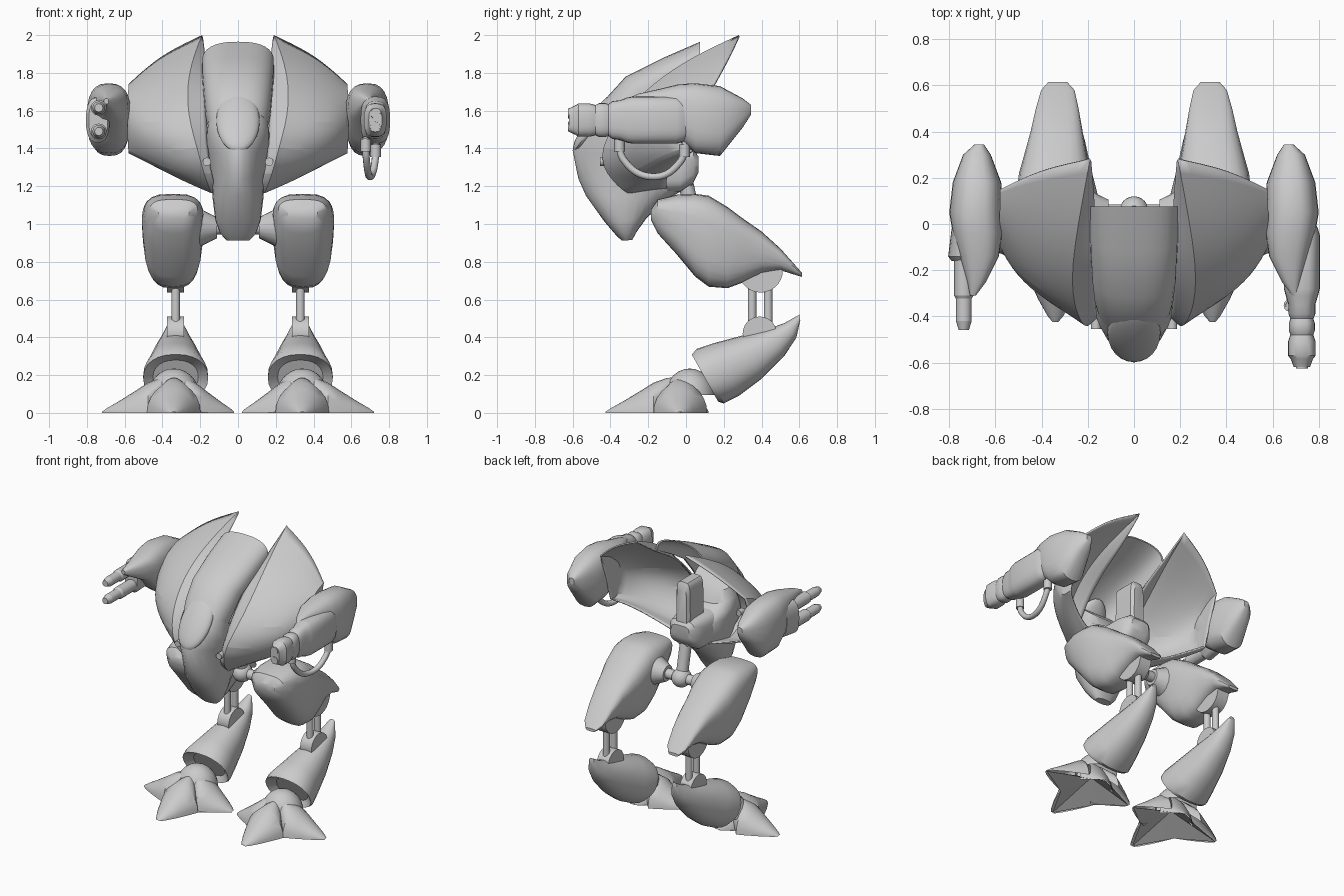
import bpy, bmesh, math
from mathutils import Vector, Matrix

if "Cube" in bpy.data.objects:
    bpy.data.objects.remove(bpy.data.objects["Cube"])

grey = bpy.data.materials.new("warm_grey")
grey.diffuse_color = (0.6, 0.6, 0.6, 1)
grey.use_nodes = True
grey.node_tree.nodes["Principled BSDF"].inputs["Base Color"].default_value = grey.diffuse_color


def finish(name, bm, side=1):
    """Turn a bmesh into an object, mirrored across x when side is -1."""
    if side < 0:
        bmesh.ops.scale(bm, vec=(-1, 1, 1), verts=bm.verts)
    bmesh.ops.recalc_face_normals(bm, faces=bm.faces)
    me = bpy.data.meshes.new(name)
    bm.to_mesh(me)
    bm.free()
    me.materials.append(grey)
    ob = bpy.data.objects.new(name, me)
    bpy.context.collection.objects.link(ob)
    return ob


def loft(name, rings, side=1, closed=True):
    """Skin rings; closed ones wrap around and get caps at both ends."""
    bm = bmesh.new()
    rows = [[bm.verts.new(p) for p in r] for r in rings]
    n = len(rows[0])
    for a, b in zip(rows, rows[1:]):
        for i in range(n if closed else n - 1):
            j = (i + 1) % n
            bm.faces.new((a[i], a[j], b[j], b[i]))
    if closed:
        bm.faces.new(rows[0])
        bm.faces.new(rows[-1])
    return finish(name, bm, side)


def ring(a, b, x0, x1, power=1.0, taper=0.0, n=24):
    """Rounded ring from point a (y, z) to point b (y, z), spanning x0..x1, narrower towards b."""
    pts = []
    for i in range(n):
        t = 2 * math.pi * i / n
        c = math.copysign(abs(math.cos(t)) ** power, math.cos(t))
        s = math.copysign(abs(math.sin(t)) ** power, math.sin(t))
        s *= 1 - taper * (1 - c) / 2
        y, z = [(p + q) / 2 + (p - q) / 2 * c for p, q in zip(a, b)]
        pts.append(Vector(((x0 + x1) / 2 + (x1 - x0) / 2 * s, y, z)))
    return pts


def slices(name, data, side=1, power=0.8, taper=0.0):
    """Loft through upright slices (y, x0, x1, z0, z1)."""
    return loft(name, [ring((y, z1), (y, z0), x0, x1, power, taper) for y, x0, x1, z0, z1 in data], side)


def tube(name, p, q, r0, r1, side=1, n=20):
    """Straight cylinder or cone between two points."""
    p, q = Vector(p), Vector(q)
    bm = bmesh.new()
    m = Matrix.Translation((p + q) / 2) @ (q - p).to_track_quat('Z', 'Y').to_matrix().to_4x4()
    bmesh.ops.create_cone(bm, cap_ends=True, segments=n, radius1=r0, radius2=r1,
                          depth=(q - p).length, matrix=m)
    return finish(name, bm, side)


def ball(name, centre, radii, side=1, tilt=0.0, floor=None):
    """Ellipsoid, optionally cut open at a floor height."""
    bm = bmesh.new()
    m = Matrix.Translation(centre) @ Matrix.Rotation(tilt, 4, 'X') @ Matrix.Diagonal((*radii, 1))
    bmesh.ops.create_uvsphere(bm, u_segments=24, v_segments=14, radius=1, matrix=m)
    if floor is not None:
        bmesh.ops.bisect_plane(bm, geom=bm.verts[:] + bm.edges[:] + bm.faces[:], plane_co=(0, 0, floor),
                               plane_no=(0, 0, -1), clear_outer=True)
    return finish(name, bm, side)


# Central hull: a thin open roof, then a solid nose and chin
roof = [((.075, 1.965), (.075, 1.75), .19), ((-.12, 1.88), (-.02, 1.68), .19),
        ((-.32, 1.78), (-.14, 1.58), .182), ((-.42, 1.67), (-.20, 1.48), .172),
        ((-.47, 1.595), (-.22, 1.43), .16)]
rings = []
for a, b, w in roof:
    top = ring(a, b, -w, w, .8, n=32)
    top = top[-8:] + top[:9]
    mid = Vector((0, (a[0] + b[0]) / 2, (a[1] + b[1]) / 2))
    rings.append(top + [mid + (p - mid) * .92 for p in reversed(top)])
loft("hull_roof", rings)
nose = [((-.43, 1.645), (-.26, 1.50), .155, .85), ((-.515, 1.54), (-.22, 1.42), .166, .9),
        ((-.57, 1.46), (-.10, 1.36), .168, 1.05), ((-.60, 1.39), (.0, 1.31), .163, 1.15),
        ((-.57, 1.24), (.02, 1.20), .14, 1.1), ((-.53, 1.15), (-.10, 1.13), .135, .95),
        ((-.43, 1.01), (-.21, 1.03), .12, .85), ((-.37, .94), (-.26, .96), .095, .85),
        ((-.34, .912), (-.285, .915), .06, .85)]
loft("nose", [ring(a, b, -w, w, p) for a, b, w, p in nose])
ball("canopy", (0, -.473, 1.545), (.115, .20, .045), tilt=math.radians(53))

# Spine, pelvis block and hip strut
slices("spine", [(-.12, -.055, .055, 1.2, 1.66), (.03, -.055, .055, 1.2, 1.66),
                 (.05, -.04, .04, 1.24, 1.62)], power=.4)
slices("pelvis_block", [(-.3, -.13, .13, 1.16, 1.40), (-.03, -.12, .12, 1.17, 1.40),
                        (.04, -.10, .10, 1.22, 1.39), (.065, -.07, .07, 1.27, 1.36)], power=.55)
tube("hip_strut", (0, .05, .98), (0, -.01, 1.26), .04, .04)
ball("hip_ball", (0, .05, .98), (.065, .07, .065))
tube("hip_axle", (-.25, .05, .98), (.25, .05, .98), .035, .035)

# Shoulder shell: columns from the inner lip outwards, each running from the
# rear tip forward, down to the bottom edge and under
lip = [(.185, .27, 1.985), (.168, .08, 1.85), (.165, -.12, 1.745), (.165, -.29, 1.58), (.16, -.40, 1.40),
       (.14, -.42, 1.26), (.11, -.31, 1.17), (.06, -.1, 1.19)]
ridge = [(.19, .28, 2.0), (.235, .04, 1.89), (.27, -.18, 1.745), (.265, -.35, 1.57), (.215, -.46, 1.40),
         (.18, -.43, 1.26), (.14, -.31, 1.16), (.10, -.1, 1.19)]
middle = [(.38, .24, 1.91), (.39, .05, 1.83), (.40, -.15, 1.71), (.39, -.33, 1.53), (.365, -.355, 1.38),
          (.33, -.28, 1.25), (.31, -.18, 1.235), (.31, -.11, 1.245)]
outer = [(.50, .19, 1.815), (.51, .08, 1.775), (.52, -.08, 1.68), (.52, -.225, 1.54), (.51, -.23, 1.42),
         (.49, -.17, 1.335), (.48, -.10, 1.325), (.47, -.04, 1.335)]
edge = [(.58, .15, 1.74), (.58, .08, 1.72), (.585, -.02, 1.66), (.585, -.10, 1.55), (.585, -.09, 1.46),
        (.58, -.04, 1.38), (.58, .0, 1.375), (.575, .04, 1.385)]
for side, label in ((1, "right"), (-1, "left")):
    bm = bmesh.new()
    crease = bm.edges.layers.float.new("crease_edge")
    cols = [[bm.verts.new(p) for p in c] for c in (lip, ridge, middle, outer, edge)]
    for a, b in zip(cols, cols[1:]):
        for i in range(len(a) - 1):
            bm.faces.new((a[i], a[i + 1], b[i + 1], b[i]))
    bm.faces.new(cols[-1])  # flat outer side
    for c in (cols[1], cols[-1]):
        for p, q in zip(c, c[1:]):
            bm.edges.get((p, q))[crease] = 1
    for a, b in zip(cols, cols[1:]):
        bm.edges.get((a[6], b[6]))[crease] = .7
    shell = finish(label + "_shoulder_shell", bm, side)
    sub = shell.modifiers.new("smooth", 'SUBSURF')
    sub.levels = sub.render_levels = 2
    sub.boundary_smooth = 'PRESERVE_CORNERS'
    thick = shell.modifiers.new("thickness", 'SOLIDIFY')
    thick.thickness = .01
    tube(label + "_bolt", (.165, -.455, 1.33), (.165, -.36, 1.33), .022, .022, side, 12)

    # Arm pod
    slices(label + "_arm_pod", [
        (.345, .65, .69, 1.58, 1.63), (.30, .62, .74, 1.51, 1.665), (.18, .575, .785, 1.36, 1.73),
        (.05, .57, .80, 1.375, 1.745), (-.04, .57, .785, 1.44, 1.74), (-.14, .585, .755, 1.54, 1.715),
        (-.25, .64, .722, 1.6, 1.69), (-.31, .685, .71, 1.635, 1.665)], side, .75)

    # Thigh
    slices(label + "_thigh", [
        (-.185, .25, .43, 1.02, 1.08), (-.15, .20, .48, .95, 1.13), (-.05, .17, .515, .84, 1.155),
        (.05, .162, .527, .72, 1.16), (.12, .162, .527, .668, 1.15), (.22, .17, .515, .66, 1.09),
        (.30, .19, .49, .69, 1.03), (.40, .21, .46, .74, .96), (.50, .23, .435, .755, .87),
        (.58, .25, .41, .73, .78), (.615, .285, .375, .72, .74)], side, .65, .26)
    tube(label + "_hip_collar", (.11, .05, .98), (.22, .05, .98), .055, .11, side)

    # Knee discs joined by twin rods
    tube(label + "_knee_disc", (.285, .395, .755), (.375, .395, .755), .118, .118, side, 28)
    for y in (.35, .435):
        tube(label + "_knee_rod", (.33, y, .40), (.33, y, .74), .023, .023, side, 12)
    tube(label + "_ankle_disc", (.285, .39, .42), (.375, .39, .42), .09, .09, side, 28)

    # Shin, flaring from the rear tip to the ankle opening
    shin = [((.60, .52), (.605, .49), .02), ((.52, .475), (.585, .40), .055), ((.42, .44), (.52, .30), .085),
            ((.30, .41), (.40, .18), .12), ((.15, .37), (.28, .09), .15), ((.06, .34), (.20, .05), .172),
            ((.03, .31), (.17, .06), .172), ((.10, .28), (.19, .10), .12)]
    loft(label + "_shin", [ring(a, b, .33 - w, .33 + w, .9) for a, b, w in shin], side)

    # Foot: ankle dome, three long arched toes, a short heel and a hollow star sole
    ball(label + "_foot_dome", (.34, .02, .08), (.14, .135, .155), side, floor=.095)
    centre = Vector((.34, -.03, 0))
    toes = (("front_toe", -90, .395), ("outer_toe", 0, .38), ("heel", 90, .15), ("inner_toe", 180, .32))
    rim = []
    for part, angle, length in toes:
        d = Vector((math.cos(math.radians(angle)), math.sin(math.radians(angle)), 0))
        across = Vector((-d.y, d.x, 0))
        rings = []
        for f, w, h, lift in ((0, .02, .19, .1), (.18, .08, .185, .07), (.36, .142, .16, 0), (.5, .12, .125, 0),
                              (.75, .075, .065, 0), (.93, .035, .025, 0), (1, .012, .006, 0)):
            c = centre + d * f * length + Vector((0, 0, lift))
            rings.append([c + across * w * math.cos(math.pi * i / 12)
                          + Vector((0, 0, (h - lift) * math.sin(math.pi * i / 12))) for i in range(13)])
        loft(label + "_" + part, rings, side, closed=False)
        rim.append(centre + d * length)
        q = math.radians(angle + 45)
        rim.append(centre + Vector((math.cos(q), math.sin(q) * (.6 if math.sin(q) > 0 else 1), 0)) * .2)
    bm = bmesh.new()
    apex = bm.verts.new(centre + Vector((0, 0, .09)))
    star = [bm.verts.new(p) for p in rim]
    for i, v in enumerate(star):
        bm.faces.new((apex, v, star[(i + 1) % len(star)]))
    sole = finish(label + "_sole", bm, side)
    if sole.data.polygons[0].normal.z > 0:
        sole.data.flip_normals()

# Heavy gun on the right arm, with muzzles and a feed hose
gun = [(.02, .05, .09), (-.02, .07, .115), (-.05, .078, .125), (-.28, .078, .125), (-.31, .07, .12),
       (-.35, .058, .105), (-.39, .058, .10), (-.41, .05, .085), (-.43, .056, .09), (-.46, .056, .09),
       (-.48, .05, .08), (-.51, .06, .088), (-.57, .06, .088), (-.585, .048, .078), (-.62, .035, .062)]
slices("heavy_gun", [(y, .727 - w, .727 + w, 1.55 - h, 1.55 + h) for y, w, h in gun], power=.7)
for z in (1.515, 1.585):
    tube("heavy_muzzle", (.727, -.56, z), (.727, -.625, z), .032, .026, n=12)
hose = bpy.data.curves.new("feed_hose", 'CURVE')
hose.dimensions = '3D'
hose.bevel_depth = .019
hose.bevel_resolution = 3
sp = hose.splines.new('BEZIER')
path = [(.675, -.355, 1.46), (.68, -.33, 1.34), (.70, -.17, 1.25), (.725, -.03, 1.33), (.73, .0, 1.44)]
sp.bezier_points.add(len(path) - 1)
for bp, co in zip(sp.bezier_points, path):
    bp.co = co
    bp.handle_left_type = bp.handle_right_type = 'AUTO'
hose.materials.append(grey)
bpy.context.collection.objects.link(bpy.data.objects.new("feed_hose", hose))
for x, y, z in ((.676, -.352, 1.41), (.728, -.008, 1.38)):
    tube("hose_collar", (x, y, z - .025), (x, y, z + .04), .028, .028, n=12)

# Twin blaster barrels on the left arm
slices("blaster_mount", [(-.02, -.79, -.68, 1.44, 1.68), (-.14, -.805, -.68, 1.43, 1.67),
                         (-.16, -.79, -.69, 1.45, 1.65)], power=.8)
for z in (1.49, 1.615):
    for y0, y1, r0, r1 in ((-.1, -.31, .042, .042), (-.31, -.33, .042, .03),
                           (-.31, -.42, .034, .034), (-.42, -.46, .034, .022)):
        tube("blaster_barrel", (-.737, y0, z), (-.737, y1, z), r0, r1, n=12)

# Smooth shading with sharp edges kept
bpy.ops.object.select_all(action='DESELECT')
for ob in bpy.context.scene.objects:
    if ob.type == 'MESH':
        ob.select_set(True)
        bpy.context.view_layer.objects.active = ob
bpy.ops.object.shade_smooth_by_angle(angle=math.radians(35))
